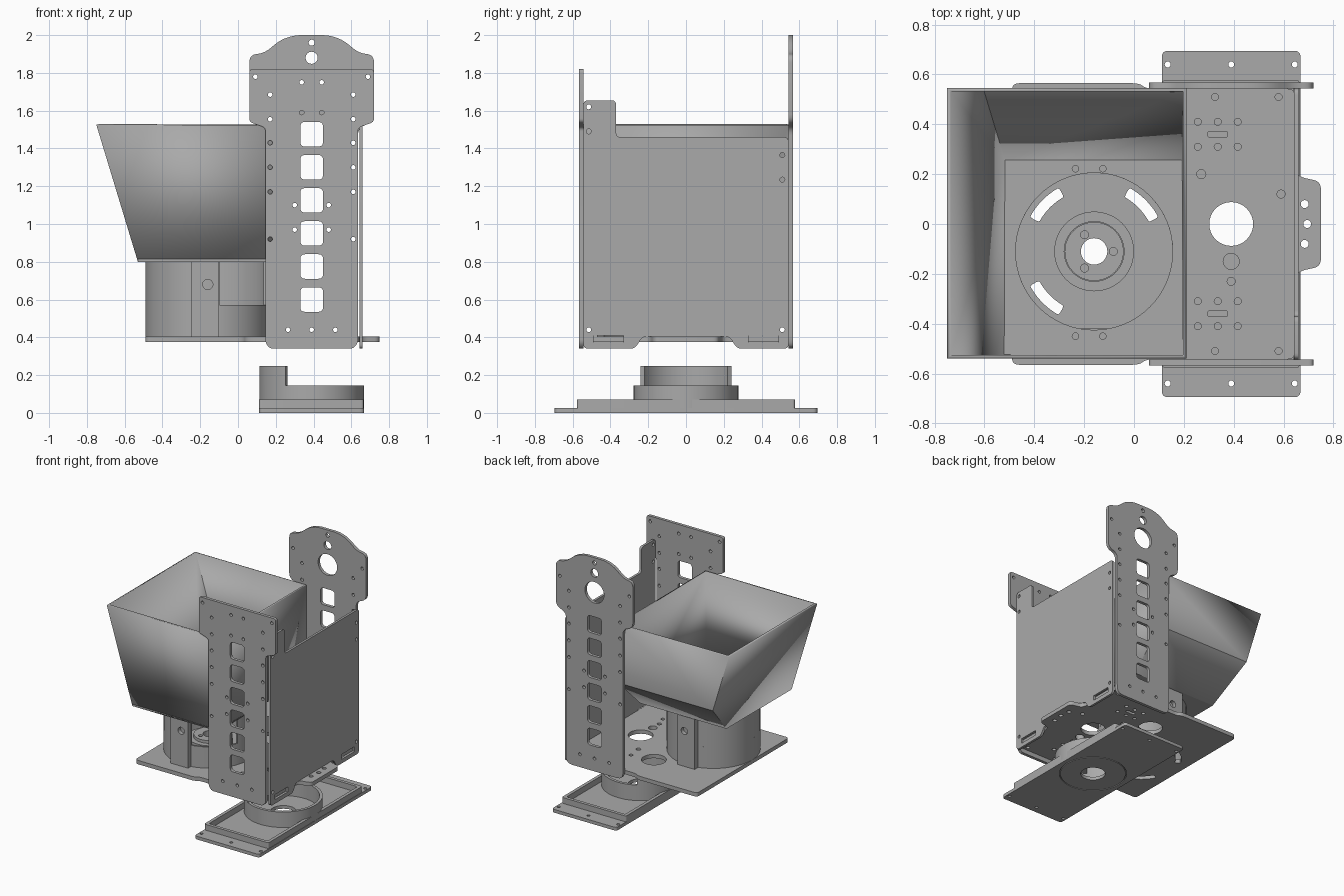
import bpy, bmesh
from math import cos, sin, radians
from mathutils import Matrix, Vector

cube = bpy.data.objects.get("Cube")
if cube:
    bpy.data.objects.remove(cube, do_unlink=True)

grey = bpy.data.materials.new("plain grey")
grey.use_nodes = True
colour = (0.4, 0.4, 0.4, 1)
grey.diffuse_color = colour
grey.node_tree.nodes["Principled BSDF"].inputs["Base Color"].default_value = colour

# Local sheet axes for each way a sheet can face
AXES = {
    "z": Matrix(((1, 0, 0), (0, 1, 0), (0, 0, 1))),
    "y": Matrix(((1, 0, 0), (0, 0, -1), (0, 1, 0))),
    "x": Matrix(((0, 0, 1), (1, 0, 0), (0, 1, 0))),
}


def circle(x, y, r, n=32):
    return [(x + r * cos(radians(360 * i / n)), y + r * sin(radians(360 * i / n))) for i in range(n)]


def rounded(points, r, steps=5):
    """Round every corner of a polygon."""
    out = []
    pts = [Vector(p) for p in points]
    for i, p in enumerate(pts):
        ends = []
        for q in (pts[i - 1], pts[(i + 1) % len(pts)]):
            d = q - p
            ends.append(p + d.normalized() * min(r, d.length * 0.45))
        for k in range(steps + 1):
            t = k / steps
            out.append(tuple(ends[0] * (1 - t) ** 2 + p * 2 * t * (1 - t) + ends[1] * t * t))
    return out


def rect(x0, x1, y0, y1, r=0):
    pts = [(x0, y0), (x1, y0), (x1, y1), (x0, y1)]
    return rounded(pts, r) if r else pts


def arc_band(x, y, r0, r1, a0, a1, n=40):
    angles = [radians(a0 + (a1 - a0) * i / n) for i in range(n + 1)]
    return ([(x + r1 * cos(a), y + r1 * sin(a)) for a in angles]
            + [(x + r0 * cos(a), y + r0 * sin(a)) for a in reversed(angles)])


def finish(obj):
    obj.data.materials.clear()
    obj.data.materials.append(grey)
    bpy.ops.object.select_all(action="DESELECT")
    obj.select_set(True)
    bpy.context.view_layer.objects.active = obj
    bpy.ops.object.shade_smooth_by_angle(angle=radians(30))


def sheet(name, axis, lo, hi, outline, holes=()):
    """Flat part with holes, spanning lo..hi along its axis."""
    curve = bpy.data.curves.new(name, "CURVE")
    curve.dimensions = "2D"
    curve.fill_mode = "BOTH"
    curve.extrude = (hi - lo) / 2
    for loop in [outline, *holes]:
        s = curve.splines.new("POLY")
        s.points.add(len(loop) - 1)
        for point, (u, v) in zip(s.points, loop):
            point.co = (u, v, 0, 1)
        s.use_cyclic_u = True
    obj = bpy.data.objects.new(name, curve)
    bpy.context.collection.objects.link(obj)
    bpy.ops.object.select_all(action="DESELECT")
    obj.select_set(True)
    bpy.context.view_layer.objects.active = obj
    bpy.ops.object.convert(target="MESH")
    obj = bpy.context.view_layer.objects.active
    bm = bmesh.new()
    bm.from_mesh(obj.data)
    bmesh.ops.remove_doubles(bm, verts=bm.verts, dist=1e-5)
    shift = Vector((0, 0, 0))
    shift["xyz".index(axis)] = (lo + hi) / 2
    bm.transform(Matrix.Translation(shift) @ AXES[axis].to_4x4())
    bmesh.ops.recalc_face_normals(bm, faces=bm.faces)
    bm.to_mesh(obj.data)
    bm.free()
    finish(obj)
    return obj


# Tall end plates: shared neck outline, windows and screw holes
CX = 0.39
neck = [(0.06, 1.54), (0.145, 1.51), (0.145, 0.37), (0.17, 0.34)]
windows = [rect(CX - 0.06, CX + 0.06, z - 0.065, z + 0.065, 0.025)
           for z in [0.6 + 0.175 * i for i in range(6)]]
screws = [(0.22, z) for z in (0.92, 1.17, 1.3, 1.43, 1.555, 1.685)]
screws += [(0.09, 0.97), (0.09, 1.1), (0.125, 0.44), (0.298, 1.78)]
front_only = [(0.053, 1.59), (0.053, 1.75)]


def pairs(spots):
    return [circle(CX + s * dx, z, 0.012, 16) for dx, z in spots for s in (-1, 1)]


def plate_outline(top):
    left = top + neck
    return left + [(2 * CX - x, z) for x, z in reversed(left)]


shared = windows + pairs(screws) + [circle(CX, 0.44, 0.012, 16)]
sheet("front_plate", "y", -0.567, -0.543, rounded(plate_outline([(0.06, 1.82)]), 0.02),
      shared + pairs(front_only))
dome = [(0.3, 2.0), (0.225, 1.975), (0.14, 1.905), (0.06, 1.895)]
sheet("back_plate", "y", 0.543, 0.567, rounded(plate_outline(dome), 0.04),
      shared + [circle(CX, 1.96, 0.016), circle(CX, 1.88, 0.032), circle(CX, 1.73, 0.082)])

# Side wall with raised corner tab and feet
wall = [(-0.543, 1.655), (-0.543, 0.34), (-0.27, 0.34), (-0.23, 0.405), (0.23, 0.405),
        (0.27, 0.34), (0.543, 0.34), (0.543, 1.46), (-0.37, 1.46), (-0.37, 1.655)]
wall_holes = [circle(y, z, 0.013, 16) for y, z in
              ((-0.515, 1.62), (-0.515, 1.49), (0.51, 1.365), (0.51, 1.235), (-0.515, 0.44), (0.51, 0.44))]
wall_holes += [rect(min(s * 0.33, s * 0.49), max(s * 0.33, s * 0.49), 0.372, 0.41) for s in (-1, 1)]
sheet("side_wall", "x", 0.642, 0.66, rounded(wall, 0.025), wall_holes)

# Base plate with its end tab
DX, DY = -0.16, -0.11
half = [(0.75, 0.17), (0.66, 0.19), (0.645, 0.23), (0.645, 0.543), (0.05, 0.543), (0.02, 0.565), (-0.49, 0.565)]
base = half + [(x, -y) for x, y in reversed(half)]
slots = [rounded(arc_band(DX, DY, 0.25, 0.292, a, a + 33, 10), 0.015, 3) for a in (28, 119, 208)]
boss_holes = [circle(DX, DY, 0.053)]
base_holes = slots + boss_holes + [
    circle(CX, 0, 0.088), circle(CX, -0.15, 0.032), circle(CX, -0.23, 0.016),
    circle(0.27, 0.2, 0.018), circle(0.59, 0.12, 0.016), circle(0.08, 0.28, 0.088)]
base_holes += [circle(x, y, 0.016, 16) for x, y in ((0.685, 0.08), (0.695, 0), (0.685, -0.08))]
for s in (-1, 1):
    base_holes += [circle(x, s * y, 0.014, 16) for y in (0.31, 0.41) for x in (0.256, 0.336, 0.416)]
    base_holes += [circle(x, s * 0.51, 0.014, 16) for x in (0.325, 0.58)]
    base_holes.append(rect(0.296, 0.376, s * 0.36 - 0.012, s * 0.36 + 0.012, 0.01))
sheet("base_plate", "z", 0.375, 0.405, rounded(base, 0.03), base_holes)

# Feeder drum: full lower ring, upper ring with an exit opening, mounting blocks
sheet("drum_lower", "z", 0.405, 0.57, circle(DX, DY, 0.33, 64), [circle(DX, DY, 0.315, 64)])
sheet("drum_upper", "z", 0.57, 0.8, arc_band(DX, DY, 0.315, 0.33, -20, 281, 64))
for name, lo, hi in (("drum_block_front", -0.47, -0.42), ("drum_block_back", 0.205, 0.25)):
    sheet(name, "y", lo, hi, rect(-0.25, -0.1, 0.405, 0.8), [circle(-0.16, 0.68, 0.027)])
sheet("drum_boss", "z", 0.405, 0.5, circle(DX, DY, 0.16, 48), [circle(DX, DY, 0.12, 48)])
sheet("drum_hub", "z", 0.405, 0.52, circle(DX, DY, 0.118, 48), boss_holes + [
    circle(DX + 0.077 * cos(radians(a)), DY + 0.077 * sin(radians(a)), 0.016, 16) for a in (0, 120, 240)])

# Hopper floor and walls
sheet("hopper_floor", "z", 0.8, 0.815, rect(-0.53, 0.21, -0.54, 0.26),
      [circle(DX, DY, 0.315, 64)] + [circle(x, y, 0.013, 16) for x in (-0.235, -0.125) for y in (-0.45, 0.222)])
profile = [(-0.54, 0.8), (0.26, 0.8), (0.545, 1.07), (0.545, 1.525), (-0.54, 1.525)]
bm = bmesh.new()
left = [bm.verts.new((-0.53 - 0.22 * (z - 0.8) / 0.725, y, z)) for y, z in profile]
right = [bm.verts.new((0.21, y, z)) for y, z in profile]
bm.faces.new(left)
bm.faces.new(right)
for i in (1, 2, 4):  # the floor and the top stay open
    j = (i + 1) % len(profile)
    bm.faces.new((left[i], left[j], right[j], right[i]))
bmesh.ops.recalc_face_normals(bm, faces=bm.faces)
bm.normal_update()
if max(bm.faces, key=lambda f: f.calc_center_median().x).normal.x < 0:
    bmesh.ops.reverse_faces(bm, faces=bm.faces)
mesh = bpy.data.meshes.new("hopper_walls")
bm.to_mesh(mesh)
bm.free()
hopper = bpy.data.objects.new("hopper_walls", mesh)
bpy.context.collection.objects.link(hopper)
finish(hopper)
solid = hopper.modifiers.new("thickness", "SOLIDIFY")
solid.thickness = 0.014
solid.offset = -1
solid.use_even_offset = True

# Lower tray: flange, rim, round collar and raised collar segment
hub = circle(CX, 0, 0.09)
ends = [circle(x, s * 0.64, 0.012, 16) for x in (0.135, CX, 0.645) for s in (-1, 1)]
sheet("tray_floor", "z", 0.008, 0.025, rect(0.112, 0.668, -0.695, 0.695, 0.025), [hub] + ends)
sheet("tray_underside", "z", 0, 0.008, rect(0.112, 0.668, -0.695, 0.695, 0.025), [circle(CX, 0, 0.245, 64)] + ends)
sheet("tray_turntable", "z", 0, 0.008, circle(CX, 0, 0.238, 64), [hub])
sheet("tray_rim", "z", 0.025, 0.07, rect(0.112, 0.665, -0.577, 0.577, 0.015), [rect(0.137, 0.64, -0.552, 0.552, 0.015)])
sheet("tray_collar", "z", 0.025, 0.145, circle(CX, 0, 0.277, 64), [circle(CX, 0, 0.255, 64)])
sheet("tray_collar_raised", "z", 0.145, 0.247, arc_band(CX, 0, 0.255, 0.277, 120, 240))
